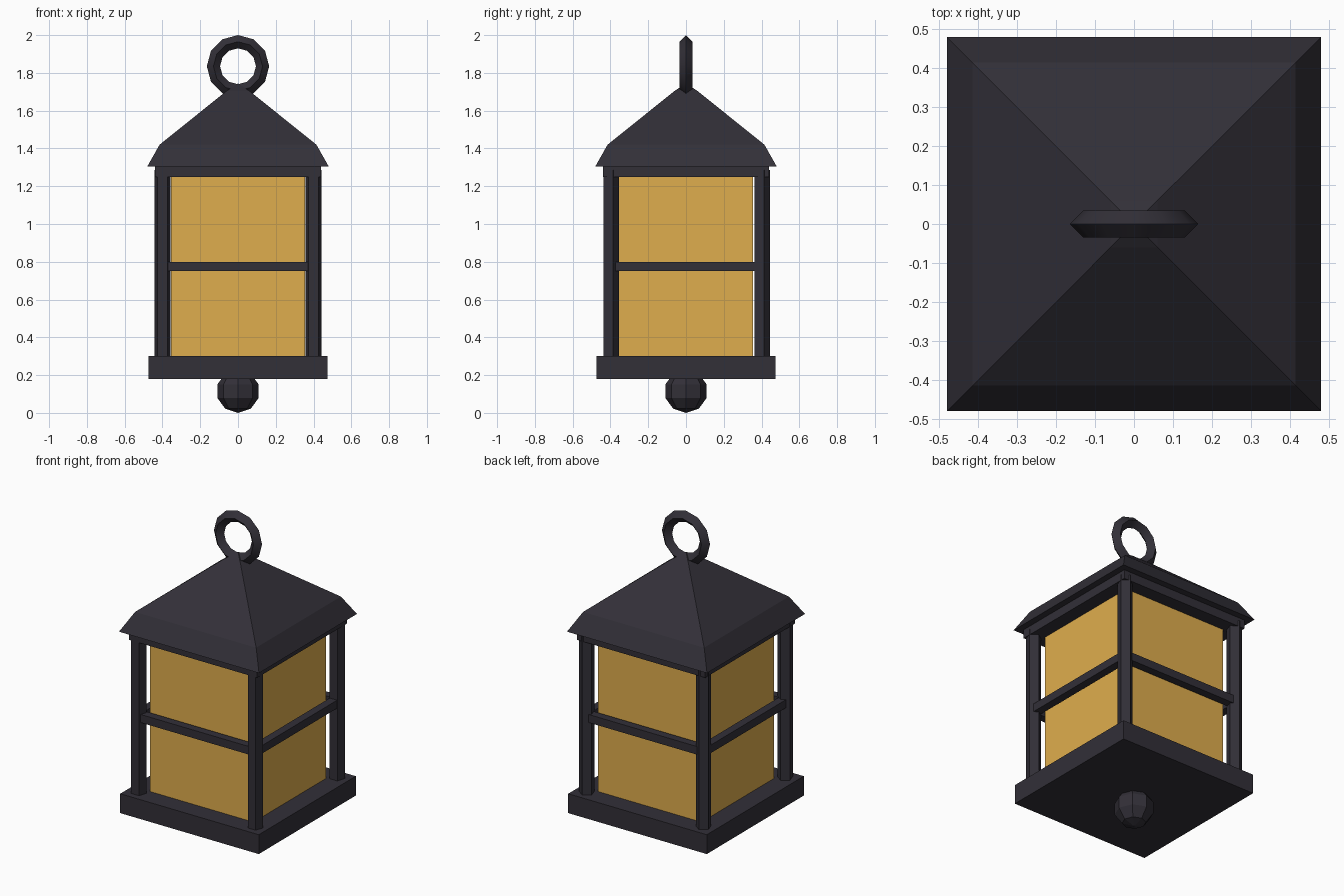
import bpy, bmesh
from math import pi, radians

if "Cube" in bpy.data.objects:
    bpy.data.objects.remove(bpy.data.objects["Cube"])


def material(name, rgb):
    m = bpy.data.materials.new(name)
    m.diffuse_color = (*rgb, 1)
    m.use_nodes = True
    m.node_tree.nodes["Principled BSDF"].inputs["Base Color"].default_value = m.diffuse_color
    return m


IRON = material("dark_iron", (0.032, 0.029, 0.039))
AMBER = material("amber_glass", (0.74, 0.42, 0.075))


def finish(name, mat=IRON):
    ob = bpy.context.object
    ob.name = name
    ob.data.materials.clear()
    ob.data.materials.append(mat)
    return ob


def box(name, center, size, mat=IRON):
    bpy.ops.mesh.primitive_cube_add(size=1, location=center)
    bpy.context.object.scale = size
    bpy.ops.object.transform_apply(location=False, rotation=False)
    return finish(name, mat)


# base plate, glass body and top plate
box("base_plate", (0, 0, 0.24), (0.95, 0.95, 0.12))
box("glass_body", (0, 0, 0.775), (0.71, 0.71, 0.95), AMBER)
box("top_plate", (0, 0, 1.28), (0.88, 0.88, 0.06))

# five-sided corner posts
for y, side in ((-0.4, "front"), (0.4, "back")):
    for x, hand in ((-0.4, "left"), (0.4, "right")):
        bpy.ops.mesh.primitive_cylinder_add(vertices=5, radius=0.045, depth=1.0,
                                            location=(x, y, 0.785))
        finish(f"{side}_{hand}_post")

# crossbars between the posts
for s, y_name, x_name in ((-1, "front", "left"), (1, "back", "right")):
    box(f"{y_name}_crossbar", (0, 0.4 * s, 0.775), (0.8, 0.05, 0.05))
    box(f"{x_name}_crossbar", (0.4 * s, 0, 0.775), (0.05, 0.8, 0.05))

# flared square roof: (half width, height) rings closed by a point
bm = bmesh.new()
rings = []
for r, z in ((0.48, 1.305), (0.415, 1.42), (0.06, 1.705)):
    rings.append([bm.verts.new((r * a, r * b, z))
                  for a, b in ((-1, -1), (1, -1), (1, 1), (-1, 1))])
tip = bm.verts.new((0, 0, 1.745))
bm.faces.new(rings[0][::-1])
for i in range(4):
    j = (i + 1) % 4
    for lo, hi in zip(rings, rings[1:]):
        bm.faces.new((lo[i], lo[j], hi[j], hi[i]))
    bm.faces.new((rings[-1][i], rings[-1][j], tip))
mesh = bpy.data.meshes.new("roof")
bm.to_mesh(mesh)
bm.free()
roof = bpy.data.objects.new("roof", mesh)
bpy.context.collection.objects.link(roof)
mesh.materials.append(IRON)

# hanging ring
bpy.ops.mesh.primitive_torus_add(major_segments=12, minor_segments=4,
                                 major_radius=0.13, minor_radius=0.035,
                                 location=(0, 0, 1.835), rotation=(pi / 2, 0, 0))
finish("hanging_ring")
bpy.ops.object.shade_smooth_by_angle(angle=radians(35))

# bottom finial
bpy.ops.mesh.primitive_uv_sphere_add(segments=8, ring_count=5, radius=0.115,
                                     location=(0, 0, 0.115))
finish("bottom_finial")
